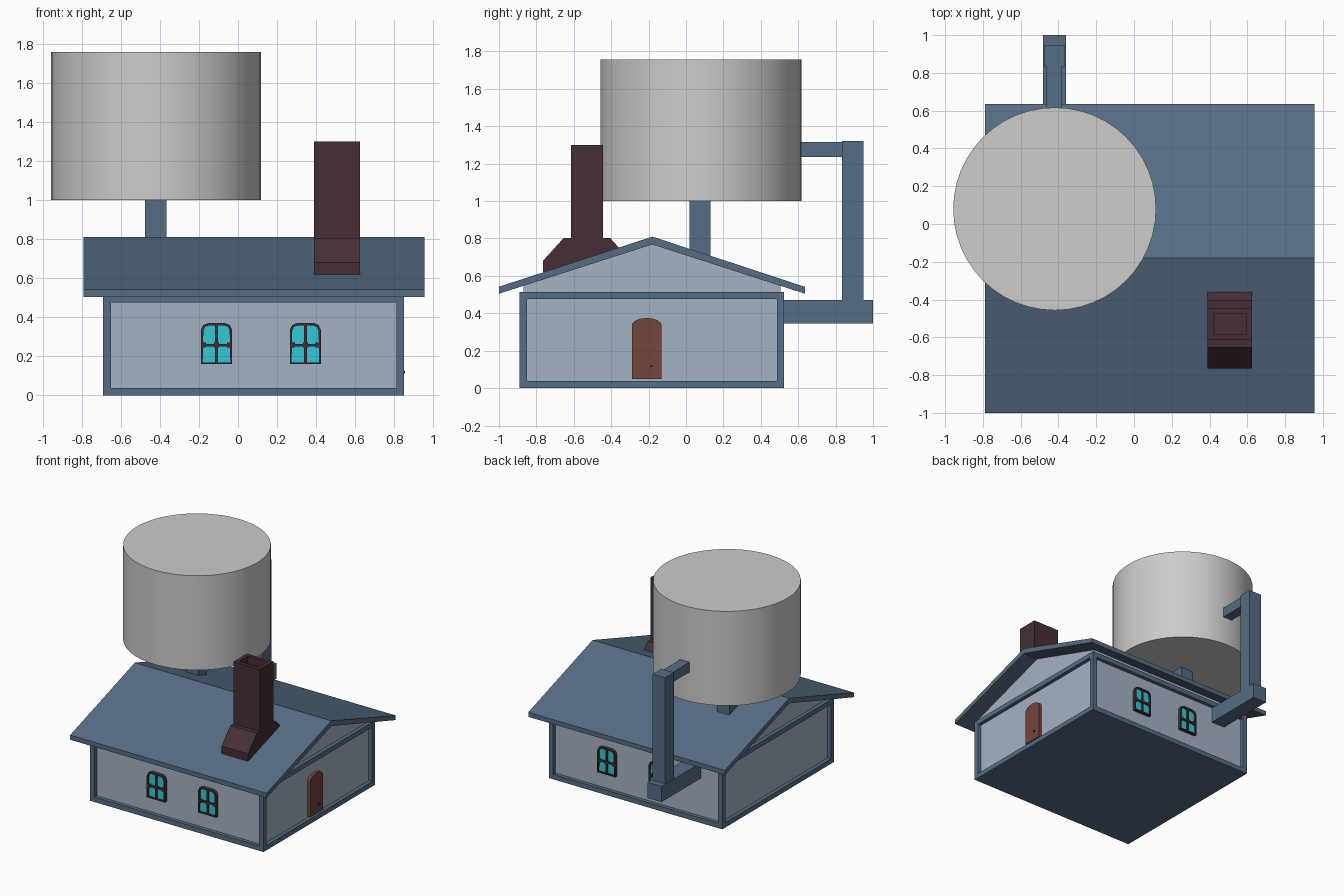
import bpy, bmesh, math

if "Cube" in bpy.data.objects:
    bpy.data.objects.remove(bpy.data.objects["Cube"])


def material(name, r, g, b):
    def lin(c):
        c /= 255
        return c / 12.92 if c <= 0.04045 else ((c + 0.055) / 1.055) ** 2.4
    m = bpy.data.materials.new(name)
    m.diffuse_color = (lin(r), lin(g), lin(b), 1)
    m.use_nodes = True
    m.node_tree.nodes["Principled BSDF"].inputs["Base Color"].default_value = m.diffuse_color
    return m


BLUE = material("slate_blue", 86, 109, 133)
WALL = material("pale_wall", 165, 178, 196)
BRICK = material("dark_maroon", 70, 47, 55)
DOOR = material("brown_red", 114, 70, 60)
GLASS = material("cyan_glass", 50, 200, 214)
TANK = material("light_grey", 204, 204, 203)


def finish(name, bm, *mats):
    bmesh.ops.recalc_face_normals(bm, faces=bm.faces)
    me = bpy.data.meshes.new(name)
    bm.to_mesh(me)
    bm.free()
    for m in mats:
        me.materials.append(m)
    ob = bpy.data.objects.new(name, me)
    bpy.context.collection.objects.link(ob)
    return ob


def add_box(bm, x0, x1, y0, y1, z0, z1):
    vs = bmesh.ops.create_cube(bm, size=1)["verts"]
    for v in vs:
        v.co = (x1 if v.co.x > 0 else x0, y1 if v.co.y > 0 else y0, z1 if v.co.z > 0 else z0)


def box(name, mat, *ext):
    bm = bmesh.new()
    add_box(bm, *ext)
    return finish(name, bm, mat)


def add_prism(bm, pts, x0, x1):
    """Extrude a (y, z) profile along x and return the cap at x1."""
    base = bm.faces.new([bm.verts.new((x0, y, z)) for y, z in pts])
    geo = bmesh.ops.extrude_face_region(bm, geom=[base], use_keep_orig=True)["geom"]
    for v in geo:
        if isinstance(v, bmesh.types.BMVert):
            v.co.x = x1
    return next(f for f in geo if isinstance(f, bmesh.types.BMFace))


def prism(name, mat, pts, x0, x1):
    bm = bmesh.new()
    add_prism(bm, pts, x0, x1)
    return finish(name, bm, mat)


# House body: box with recessed wall panels on all four sides
REC = 0.03
bm = bmesh.new()
add_box(bm, -0.69, 0.85, -0.89, 0.525, 0, 0.515)
bm.normal_update()
sides = [f for f in bm.faces if abs(f.normal.z) < 0.5]
bmesh.ops.inset_individual(bm, faces=sides, thickness=0.055)
for f in sides:
    n = f.normal.copy()
    new = bmesh.ops.extrude_discrete_faces(bm, faces=[f])["faces"][0]
    new.material_index = 1
    bmesh.ops.translate(bm, verts=new.verts[:], vec=-n * REC)
finish("house_body", bm, BLUE, WALL)

# Gable and roof
prism("gable_walls", WALL, [(-0.87, 0.51), (0.505, 0.51), (0.505, 0.55), (-0.18, 0.768), (-0.87, 0.55)],
      -0.69 + REC, 0.85 - REC)
prism("roof", BLUE, [(-1, 0.505), (-1, 0.542), (-0.18, 0.81), (0.635, 0.542), (0.635, 0.505), (-0.18, 0.768)],
      -0.79, 0.955)

# Door with low arch, and knob
arch = [(-0.21 + 0.08 * math.cos(a), 0.335 + 0.04 * math.sin(a))
        for a in (math.pi * i / 8 for i in range(9))]
prism("door", DOOR, [(-0.29, 0.05), (-0.13, 0.05)] + arch, 0.80, 0.845)
box("door_knob", BRICK, 0.84, 0.855, -0.19, -0.178, 0.112, 0.124)


# Windows: framed glass with a cross of glazing bars
def window(name, x, y, angle):
    bm = bmesh.new()
    pts = [(-0.08, 0.16), (0.08, 0.16), (0.08, 0.335), (0.068, 0.36), (0.045, 0.37),
           (-0.045, 0.37), (-0.068, 0.36), (-0.08, 0.335)]
    cap = add_prism(bm, pts, -0.01, 0.026)
    bm.normal_update()
    bmesh.ops.inset_individual(bm, faces=[cap], thickness=0.013)
    pane = bmesh.ops.extrude_discrete_faces(bm, faces=[cap])["faces"][0]
    pane.material_index = 1
    bmesh.ops.translate(bm, verts=pane.verts[:], vec=(-0.014, 0, 0))
    add_box(bm, 0, 0.024, -0.007, 0.007, 0.165, 0.365)
    add_box(bm, 0, 0.024, -0.075, 0.075, 0.25, 0.264)
    for u in (-0.066, 0, 0.066):  # thicker joints
        add_box(bm, 0, 0.027, u - 0.013, u + 0.013, 0.244, 0.27)
    ob = finish(name, bm, BRICK, GLASS)
    ob.location = (x, y, 0)
    ob.rotation_euler.z = angle


for i, x in enumerate((-0.11, 0.345)):
    window(f"front_window_{i + 1}", x, -0.89 + REC, -math.pi / 2)
    window(f"back_window_{i + 1}", x, 0.525 - REC, math.pi / 2)

# Chimney: flared base and hollow shaft
prism("chimney_base", BRICK, [(-0.765, 0.62), (-0.765, 0.68), (-0.655, 0.802), (-0.405, 0.802),
                              (-0.295, 0.68), (-0.295, 0.62)], 0.39, 0.625)
bm = bmesh.new()
add_box(bm, 0.39, 0.625, -0.615, -0.445, 0.70, 1.30)
bm.normal_update()
top = max(bm.faces, key=lambda f: f.calc_center_median().z)
bmesh.ops.inset_individual(bm, faces=[top], thickness=0.042)
hole = bmesh.ops.extrude_discrete_faces(bm, faces=[top])["faces"][0]
bmesh.ops.translate(bm, verts=hole.verts[:], vec=(0, 0, -0.06))
finish("chimney_shaft", bm, BRICK)

# Water tank on its post
bm = bmesh.new()
bmesh.ops.create_cone(bm, cap_ends=True, segments=48, radius1=0.537, radius2=0.537, depth=0.757)
bmesh.ops.translate(bm, verts=bm.verts, vec=(-0.42, 0.08, 1.3785))
tank = finish("water_tank", bm, TANK)
bpy.context.view_layer.objects.active = tank
tank.select_set(True)
bpy.ops.object.shade_smooth_by_angle(angle=math.radians(30))
box("tank_post", BLUE, -0.475, -0.365, 0.02, 0.13, 0.66, 1.005)

# Square pipe from the back wall up to the tank
box("lower_pipe", BLUE, -0.483, -0.36, 0.50, 1.0, 0.345, 0.47)
box("upright_pipe", BLUE, -0.477, -0.365, 0.835, 0.948, 0.35, 1.32)
box("upper_pipe", BLUE, -0.462, -0.38, 0.58, 0.84, 1.235, 1.315)
